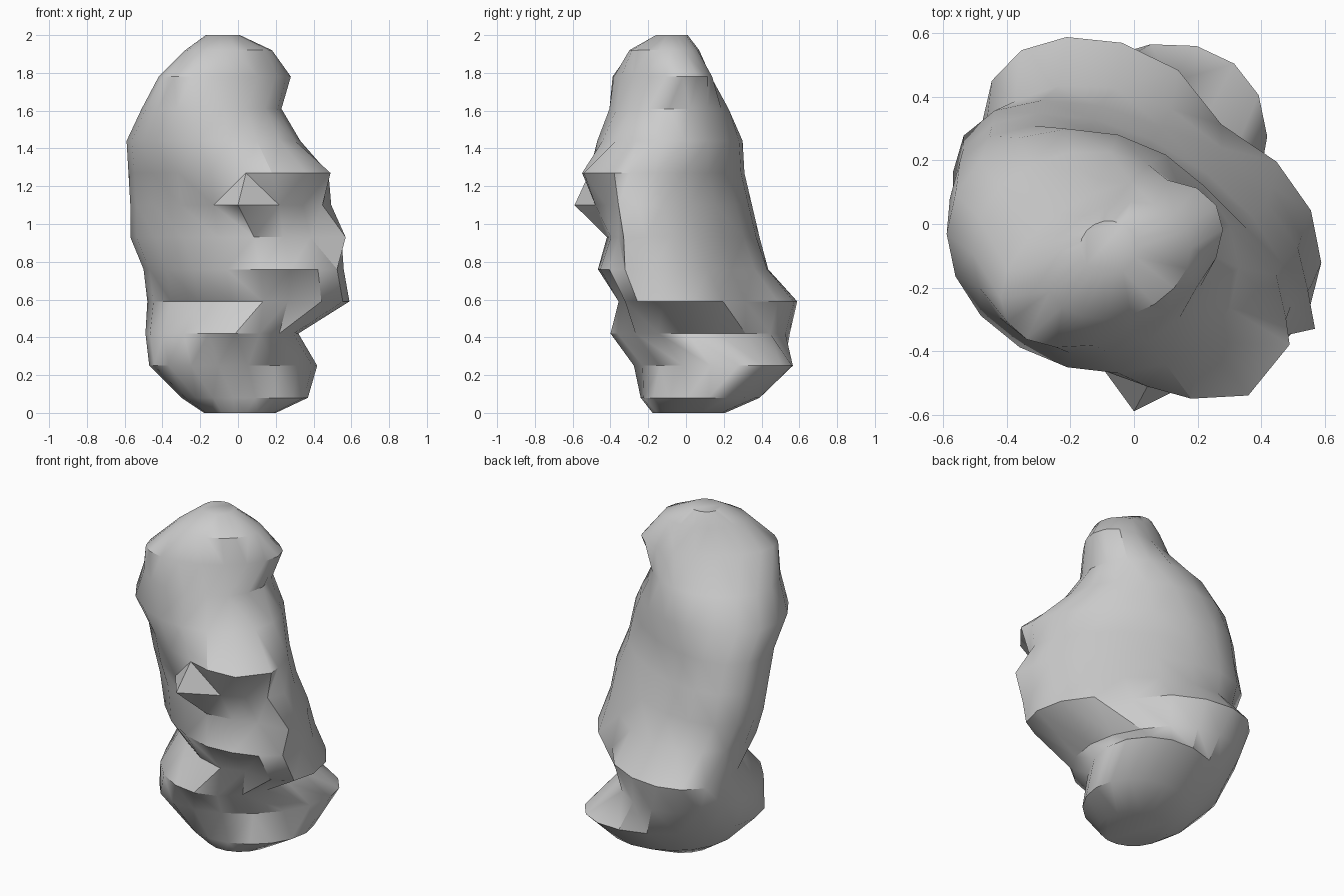
import bpy
import bmesh
from math import cos, sin, pi, radians, exp
from mathutils import Vector

cube = bpy.data.objects.get("Cube")
if cube:
    bpy.data.objects.remove(cube, do_unlink=True)

SIDES = 18

# Cross-sections: height, left and right limit, front and back limit, lean in degrees
SECTIONS = [
    (0, -.18, .2, -.18, .21, 0),
    (.08, -.3, .37, -.24, .39, -8),
    (.25, -.47, .42, -.28, .57, -18),
    (.42, -.49, .32, -.4, .55, 8),
    (.59, -.48, .59, -.4, .59, 26),
    (.76, -.5, .56, -.48, .44, 22),
    (.93, -.57, .55, -.44, .39, 27),
    (1.1, -.57, .5, -.5, .35, 27),
    (1.27, -.58, .48, -.53, .31, 27),
    (1.44, -.59, .33, -.47, .3, 8),
    (1.61, -.51, .23, -.41, .23, 0),
    (1.78, -.42, .28, -.39, .14, -24),
    (1.92, -.28, .18, -.3, .07, -12),
    (2, -.17, .01, -.16, .01, 0),
]


def ring(bm, section):
    """A leaning oval that exactly fills its limits."""
    z, x0, x1, y0, y1, lean = section
    verts = []
    for i in range(SIDES):
        t = 2 * pi * i / SIDES
        x = (x0 + x1) / 2 + (x1 - x0) / 2 * cos(t)
        y = (y0 + y1) / 2 + (y1 - y0) / 2 * sin(t - radians(lean))
        verts.append(bm.verts.new((x, y, z)))
    return verts


def push(bm, centre, offset, reach):
    """Push a soft lump or hollow into the surface."""
    centre, offset = Vector(centre), Vector(offset)
    moves = [(v, exp(-((v.co - centre).length / reach) ** 2)) for v in bm.verts]
    for vert, weight in moves:
        vert.co += offset * weight


def snap(bm, target):
    """Draw the nearest vertex out to a sharp point."""
    target = Vector(target)
    nearest = min(bm.verts, key=lambda v: (v.co - target).length)
    nearest.co = target


# Lofted body
bm = bmesh.new()
rings = [ring(bm, section) for section in SECTIONS]
for low, high in zip(rings, rings[1:]):
    for i in range(SIDES):
        j = (i + 1) % SIDES
        bm.faces.new((low[i], low[j], high[j], high[i]))
bm.faces.new(list(reversed(rings[0])))
bm.faces.new(rings[-1])

# Hollows under the brow ledge, under the side shelf and at the back of the belly
push(bm, (.36, -.42, 1), (-.05, .07, 0), .16)
push(bm, (.32, -.38, .59), (-.06, .09, 0), .15)
push(bm, (.34, .36, .62), (-.05, -.06, 0), .18)

# Pointed nose, brow corners and side shelf
snap(bm, (0, -.59, 1.1))
snap(bm, (.18, -.55, 1.27))
snap(bm, (.36, -.54, 1.27))
snap(bm, (.49, -.38, 1.27))
snap(bm, (.57, -.33, .93))

bmesh.ops.triangulate(bm, faces=[f for f in bm.faces if len(f.verts) == 4],
                      quad_method='SHORT_EDGE')
bmesh.ops.recalc_face_normals(bm, faces=bm.faces)
mesh = bpy.data.meshes.new("lumpy_body")
bm.to_mesh(mesh)
bm.free()

# Single stone grey
grey = bpy.data.materials.new("stone_grey")
grey.use_nodes = True
colour = (.6, .6, .6, 1)
grey.diffuse_color = colour
shader = next(n for n in grey.node_tree.nodes if n.type == 'BSDF_PRINCIPLED')
shader.inputs["Base Color"].default_value = colour
mesh.materials.append(grey)

body = bpy.data.objects.new("lumpy_body", mesh)
bpy.context.collection.objects.link(body)
bpy.ops.object.select_all(action='DESELECT')
body.select_set(True)
bpy.context.view_layer.objects.active = body
bpy.ops.object.shade_smooth_by_angle(angle=radians(40))
